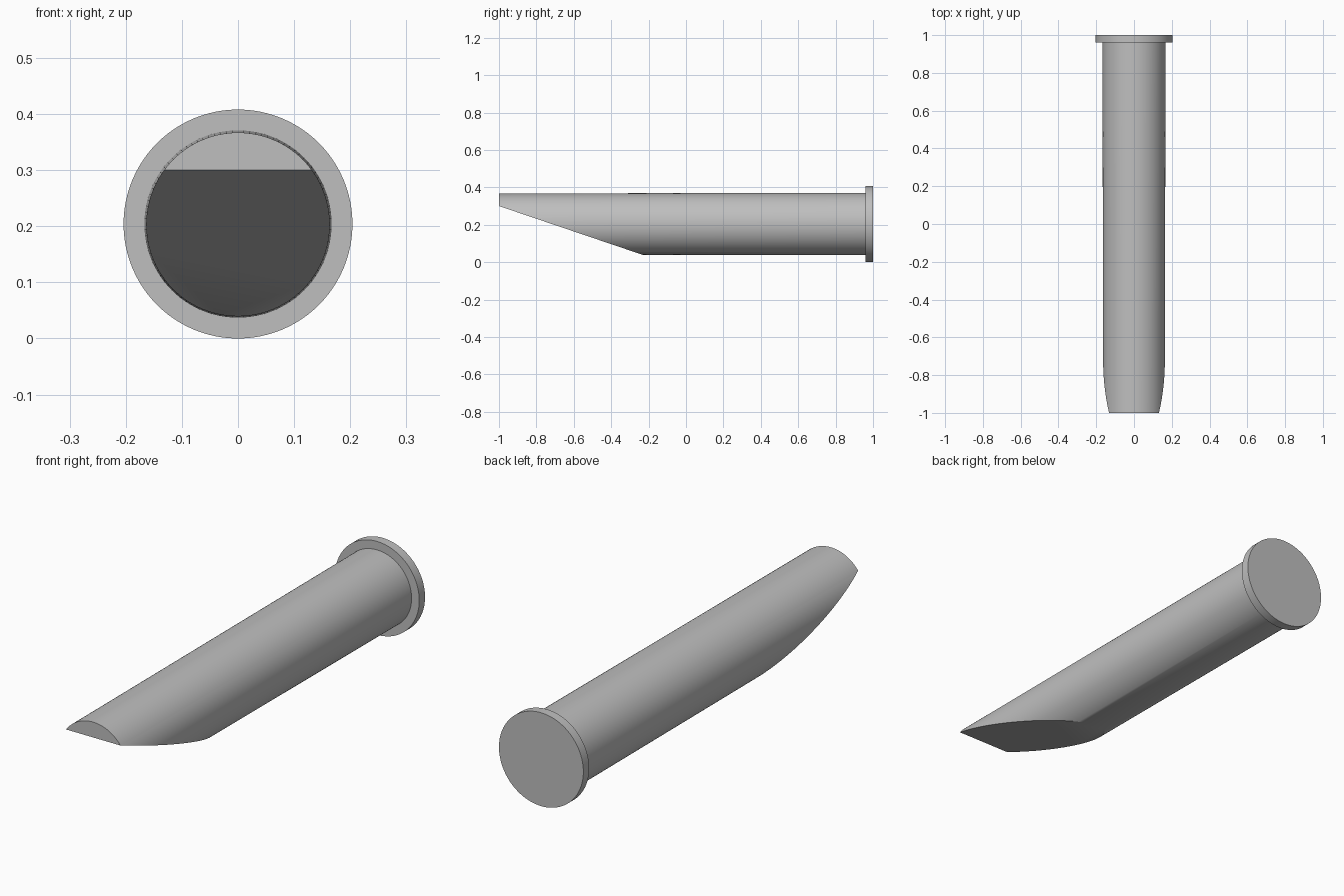
import bpy, bmesh, math
from mathutils import Matrix, Vector

cube = bpy.data.objects.get("Cube")
if cube:
    bpy.data.objects.remove(cube, do_unlink=True)

AXIS_Z = 0.204      # height of the pin's centre line

steel = bpy.data.materials.new("grey_steel")
steel.use_nodes = True
colour = (0.52, 0.52, 0.52, 1)
steel.diffuse_color = colour
steel.node_tree.nodes["Principled BSDF"].inputs["Base Color"].default_value = colour


def cylinder(bm, r_front, r_back, y_front, y_back):
    """Closed round bar along y, centred on the pin's axis."""
    place = (Matrix.Translation((0, (y_front + y_back) / 2, AXIS_Z))
             @ Matrix.Rotation(-math.pi / 2, 4, "X"))
    bmesh.ops.create_cone(bm, cap_ends=True, segments=96, radius1=r_front,
                          radius2=r_back, depth=y_back - y_front, matrix=place)


def finish(bm, name):
    bmesh.ops.recalc_face_normals(bm, faces=bm.faces)
    mesh = bpy.data.meshes.new(name)
    bm.to_mesh(mesh)
    bm.free()
    mesh.materials.append(steel)
    obj = bpy.data.objects.new(name, mesh)
    bpy.context.collection.objects.link(obj)
    bpy.ops.object.select_all(action="DESELECT")
    obj.select_set(True)
    bpy.context.view_layer.objects.active = obj
    bpy.ops.object.shade_smooth_by_angle(angle=math.radians(30))


# Slightly tapered shaft with a slanted flat cut under its tip
bm = bmesh.new()
cylinder(bm, 0.163, 0.167, -1, 0.96)
tip, heel = Vector((0, -1, 0.30)), Vector((0, -0.24, 0.042))
slope = heel - tip
normal = Vector((0, slope.z, -slope.y))     # points down and forward
bmesh.ops.bisect_plane(bm, geom=bm.verts[:] + bm.edges[:] + bm.faces[:],
                       plane_co=tip, plane_no=normal, clear_outer=True)
bmesh.ops.holes_fill(bm, edges=[e for e in bm.edges if e.is_boundary], sides=0)
finish(bm, "shaft")

# Flat round head
bm = bmesh.new()
cylinder(bm, 0.204, 0.204, 0.96, 1)
finish(bm, "head")
